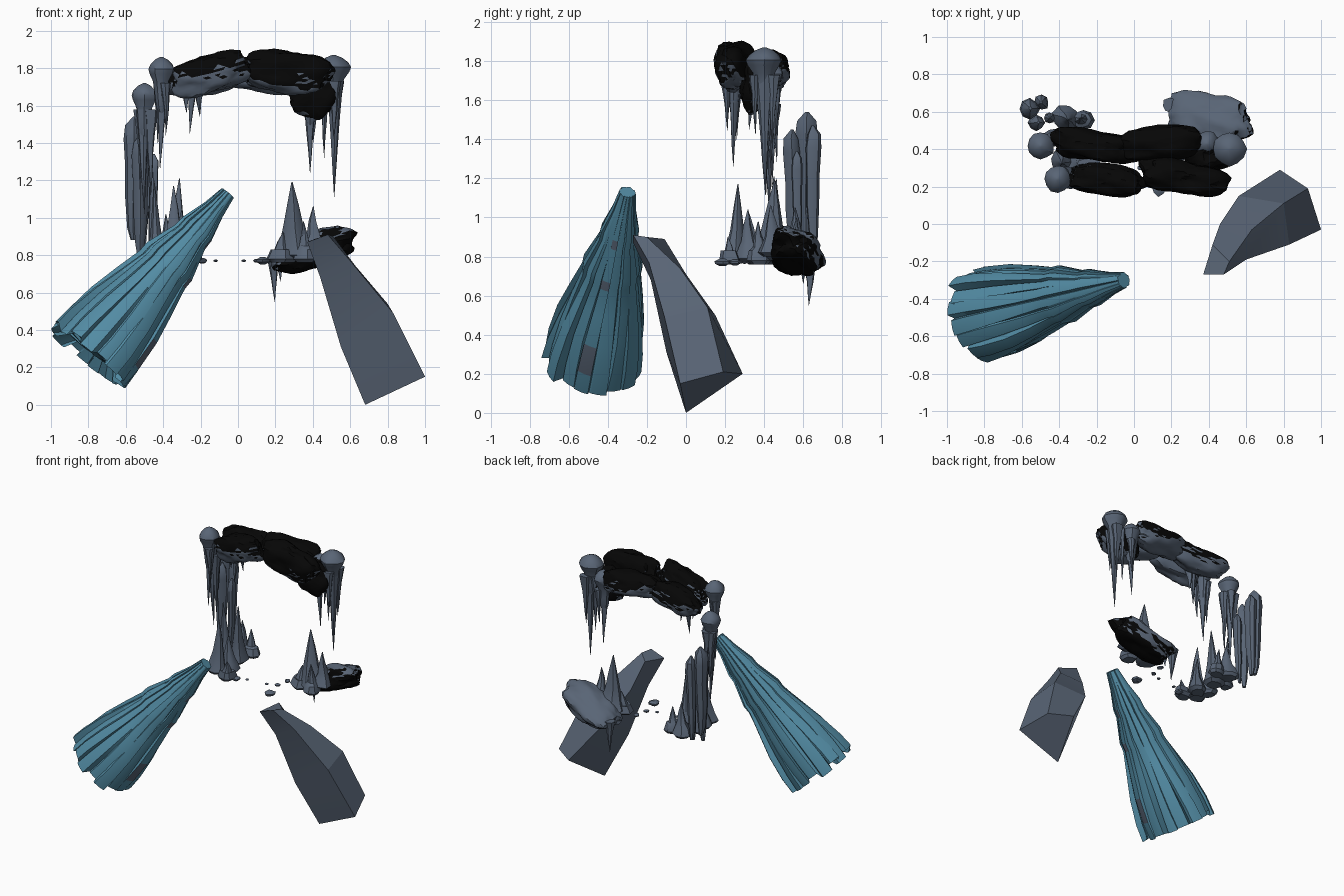
import bpy, bmesh, math, random
from mathutils import Vector, Euler, noise

if "Cube" in bpy.data.objects:
    bpy.data.objects.remove(bpy.data.objects["Cube"])

random.seed(7)


def material(name, rgb):
    m = bpy.data.materials.new(name)
    m.diffuse_color = (*rgb, 1)
    m.use_nodes = True
    m.node_tree.nodes["Principled BSDF"].inputs["Base Color"].default_value = m.diffuse_color
    return m


GREY = material("slate grey", (0.10, 0.13, 0.18))
BLACK = material("black rock", (0.002, 0.002, 0.002))
BLUE = material("ice blue", (0.085, 0.26, 0.37))


def finish(bm, name, mats, angle=30):
    bmesh.ops.recalc_face_normals(bm, faces=bm.faces)
    me = bpy.data.meshes.new(name)
    bm.to_mesh(me)
    bm.free()
    for m in mats:
        me.materials.append(m)
    ob = bpy.data.objects.new(name, me)
    bpy.context.collection.objects.link(ob)
    bpy.ops.object.select_all(action='DESELECT')
    ob.select_set(True)
    bpy.context.view_layer.objects.active = ob
    bpy.ops.object.shade_smooth_by_angle(angle=math.radians(angle))
    return ob


def skin(bm, rings):
    """Bridge equal rings of points and cap both ends; returns rows of faces."""
    vs = [[bm.verts.new(p) for p in r] for r in rings]
    n = len(vs[0])
    rows = [[bm.faces.new((a[i], a[(i + 1) % n], b[(i + 1) % n], b[i])) for i in range(n)]
            for a, b in zip(vs, vs[1:])]
    bm.faces.new(vs[0])
    bm.faces.new(vs[-1])
    return rows


def lathe(bm, x, y, profile, sides=9, jitter=0.12, drift=0.0):
    """Rough vertical stack of rings from (z, radius) pairs."""
    rings = []
    wob = [1 + random.uniform(-jitter, jitter) for _ in range(sides)]
    for z, r in profile:
        x += random.uniform(-drift, drift)
        y += random.uniform(-drift, drift)
        rings.append([Vector((x + r * wob[i] * math.cos(i * math.tau / sides),
                              y + r * wob[i] * math.sin(i * math.tau / sides), z))
                      for i in range(sides)])
    skin(bm, rings)


def spike(bm, x, y, z0, z1, r, drift=0.004):
    """Tapering spike from root z0 to tip z1."""
    shape = [(0, 1), (0.12, 0.82), (0.3, 0.6), (0.5, 0.42), (0.75, 0.22), (1, 0.02)]
    lathe(bm, x, y, [(z0 + (z1 - z0) * t, r * s) for t, s in shape], 8, 0.2, drift)


def boulder(bm, loc, size, rot, seed, toward, limit):
    """Lumpy ellipsoid, black on the side facing 'toward'."""
    part = bmesh.new()
    bmesh.ops.create_icosphere(part, subdivisions=4, radius=1)
    e, toward = Euler([math.radians(a) for a in rot]), Vector(toward).normalized()
    for v in part.verts:
        p = v.co.copy()
        # squarish body with broad lumps
        k = 1 / (sum(abs(c) ** 2.8 for c in p) ** (1 / 2.8))
        k *= 1 + 0.24 * noise.noise(p * 1.4 + Vector((seed * 5.3, 0, 1)))
        k *= 1 - 0.14 * abs(noise.noise(p * 3 + Vector((0, seed * 3.7, 2))))
        q = Vector((p.x * size[0], p.y * size[1], p.z * size[2])) * k
        q.rotate(e)
        v.co = q + Vector(loc)
    part.normal_update()
    for f in part.faces:
        f.material_index = 1 if f.normal.dot(toward) > limit else 0
    tmp = bpy.data.meshes.new("tmp")
    part.to_mesh(tmp)
    part.free()
    bm.from_mesh(tmp)
    bpy.data.meshes.remove(tmp)


# Blue fluted spire lying at an angle
bm = bmesh.new()
tip, base = Vector((-0.055, -0.30, 1.13)), Vector((-0.80, -0.48, 0.26))
d = (base - tip).normalized()
u = d.cross(Vector((0, 0, 1))).normalized()
v = d.cross(u).normalized()
radii = [(0, 0.042), (0.1, 0.062), (0.22, 0.098), (0.27, 0.10), (0.42, 0.15), (0.47, 0.15),
         (0.6, 0.185), (0.75, 0.225), (0.9, 0.25), (1, 0.255)]
ridges, per = 17, 4
n = ridges * per
offs = [random.uniform(-0.09, 0.09) for _ in range(ridges)]
depth = [random.uniform(0.07, 0.2) for _ in range(ridges)]
steps = (1.0, 0.98, 0.95, 0.0)
rings = []
for t, r in radii:
    ring = []
    for i in range(n):
        k, j = divmod(i, per)
        pos = (0, 0.42, 0.84, 0.93)[j]
        a = (k + pos) * math.tau / ridges + offs[k] * (1 + math.sin(7 * t + k)) * 0.6
        s = steps[j] if j < 3 else 1 - depth[k]
        s *= 1 + 0.06 * math.sin(k * 2.4 + t * 4)
        along = t + 0.03 * math.sin(k * 3.1) * (t > 0.9)
        ring.append(tip.lerp(base, along) + (u * math.cos(a) + v * math.sin(a)) * r * s)
    rings.append(ring)
# hollow broken foot
for sink, s in ((0.95, 0.72), (0.97, 0.3)):
    c = tip.lerp(base, sink)
    rings.append([c + (p - tip.lerp(base, 1)) * s for p in rings[len(radii) - 1]])
rows = skin(bm, rings)
bm.normal_update()
side = Vector((1, 0.05, 0)) - d * d.dot(Vector((1, 0.05, 0)))
best = max(range(ridges), key=lambda k: (rings[4][k * per + 1] - tip.lerp(base, 0.42)).dot(side))
for row in (2, 4, 7):                       # bare stone patches
    for j in (0, 1):
        rows[row][best * per + j].material_index = 1
finish(bm, "fluted_spire", [BLUE, GREY], 20)

# Leaning faceted slab
bm = bmesh.new()
skin(bm, [[Vector(p) for p in r] for r in (
    ((0.37, -0.27, 0.87), (0.48, -0.27, 0.91), (0.51, -0.20, 0.90), (0.42, -0.11, 0.89)),
    ((0.44, -0.18, 0.68), (0.60, -0.19, 0.77), (0.63, -0.03, 0.74), (0.46, 0.00, 0.71)),
    ((0.55, -0.10, 0.31), (0.83, -0.11, 0.49), (0.80, 0.11, 0.54), (0.56, 0.15, 0.50)),
    ((0.68, 0.00, 0.00), (1.00, -0.03, 0.15), (0.93, 0.19, 0.21), (0.78, 0.29, 0.20)))])
finish(bm, "leaning_slab", [GREY], 15)

# Overhead rock arch
bm = bmesh.new()
up = (0.15, -0.1, 1)
for loc, size, rot, seed, limit in (
        ((-0.22, 0.42, 1.74), (0.22, 0.085, 0.085), (0, -8, -8), 1, -0.1),
        ((-0.15, 0.24, 1.77), (0.21, 0.085, 0.10), (10, -14, -8), 2, 0.0),
        ((0.15, 0.43, 1.76), (0.24, 0.09, 0.09), (0, 4, 6), 3, -0.1),
        ((0.26, 0.25, 1.78), (0.23, 0.09, 0.115), (0, 4, -10), 4, -0.35),
        ((0.40, 0.36, 1.66), (0.12, 0.08, 0.12), (0, 30, 10), 5, -0.6)):
    boulder(bm, loc, size, rot, seed, up, limit)
finish(bm, "rock_arch", [GREY, BLACK])


# Hanging stalactite clusters with domed heads
def cluster(name, x, y, top, r, spikes):
    bm = bmesh.new()
    prof = [(0, 0.1), (0.015, 0.5), (0.04, 0.85), (0.065, 1), (0.09, 0.9), (0.13, 0.62),
            (0.2, 0.5), (0.27, 0.4), (0.32, 0.1)]
    lathe(bm, x, y, [(top - z, r * s) for z, s in prof], 12, 0.08, 0.002)
    for dx, dy, z, w in spikes:
        spike(bm, x + dx, y + dy, top - 0.14, z, w)
    finish(bm, name, [GREY], 35)


cluster("stalactites_left_front", -0.41, 0.24, 1.86, 0.072,
        [(0, 0, 1.26, 0.04), (-0.02, 0.02, 1.40, 0.03), (0.02, -0.03, 1.44, 0.03)])
cluster("stalactites_left_back", -0.50, 0.42, 1.72, 0.075,
        [(0, 0, 1.02, 0.042), (-0.03, 0.02, 1.15, 0.03), (0.03, -0.02, 1.12, 0.035),
         (0.01, 0.04, 1.28, 0.03)])
cluster("stalactites_right_outer", 0.51, 0.40, 1.87, 0.09,
        [(0, 0, 1.11, 0.05), (-0.04, 0.02, 1.32, 0.03), (0.02, 0.05, 1.36, 0.035),
         (0.01, -0.05, 1.42, 0.035)])
cluster("stalactites_right_inner", 0.39, 0.43, 1.80, 0.07,
        [(-0.01, 0, 1.24, 0.042), (0.02, 0.03, 1.40, 0.03)])
bm = bmesh.new()
for x, y, z in ((-0.24, 0.33, 1.45), (-0.21, 0.35, 1.54), (-0.27, 0.31, 1.56)):
    spike(bm, x, y, 1.72, z, 0.035)
finish(bm, "small_stalactites", [GREY], 35)

# Tall rounded columns
bm = bmesh.new()
for x, y, z0, z1, r in ((-0.56, 0.62, 0.88, 1.54, 0.055), (-0.52, 0.55, 0.80, 1.45, 0.045),
                        (-0.50, 0.65, 0.84, 1.47, 0.04), (-0.46, 0.57, 0.80, 1.34, 0.03)):
    h = z1 - z0
    lathe(bm, x, y, [(z0 + h * t, r * s) for t, s in (
        (0, 0.3), (0.1, 0.55), (0.35, 0.8), (0.6, 0.85), (0.82, 1), (0.93, 0.85), (1, 0.15))],
        8, 0.12, 0.006)
finish(bm, "tall_columns", [GREY], 35)


# Stalagmite groups rising from flared feet
def stalagmites(name, spikes):
    bm = bmesh.new()
    for x, y, z0, z1, r in spikes:
        lathe(bm, x, y, [(z0, r * 0.7), (z0 + 0.02, r), (z0 + 0.07, r * 0.75),
                         (z0 + (z1 - z0) * 0.4, r * 0.5), (z0 + (z1 - z0) * 0.7, r * 0.28),
                         (z1, r * 0.03)], 9, 0.2, 0.006)
    finish(bm, name, [GREY], 35)


stalagmites("stalagmites_left_front", [
    (-0.35, 0.25, 0.78, 1.17, 0.075), (-0.30, 0.32, 0.77, 1.04, 0.07),
    (-0.38, 0.33, 0.78, 1.02, 0.06), (-0.25, 0.22, 0.76, 0.90, 0.06)])
stalagmites("stalagmites_left_back", [
    (-0.33, 0.45, 0.78, 1.21, 0.07), (-0.36, 0.57, 0.80, 1.05, 0.08),
    (-0.28, 0.56, 0.80, 1.00, 0.06), (-0.43, 0.46, 0.80, 1.20, 0.05)])
stalagmites("stalagmites_right", [
    (0.31, 0.45, 0.78, 1.19, 0.10), (0.40, 0.45, 0.80, 1.06, 0.08),
    (0.24, 0.42, 0.76, 0.92, 0.08), (0.36, 0.38, 0.76, 0.98, 0.06)])

# Ledge boulder at right with a drip below
bm = bmesh.new()
boulder(bm, (0.40, 0.56, 0.82), (0.24, 0.13, 0.09), (-15, -20, -8), 6, (0.7, -0.5, -0.45), 0.05)
finish(bm, "ledge_boulder", [GREY, BLACK])
bm = bmesh.new()
spike(bm, 0.19, 0.63, 0.79, 0.55, 0.04)
spike(bm, 0.22, 0.60, 0.79, 0.66, 0.03)
finish(bm, "ledge_drips", [GREY], 35)

# Scattered pebbles
bm = bmesh.new()
for x, y, r in ((0.13, 0.19, 0.038), (0.03, 0.30, 0.014), (0.10, 0.33, 0.02),
                (-0.12, 0.28, 0.013), (-0.19, 0.25, 0.03), (0.12, 0.42, 0.022)):
    lathe(bm, x, y, [(0.77 + r * 0.5 * h, r * s) for h, s in
                     ((-1, 0.4), (-0.4, 0.9), (0.3, 1), (1, 0.4))], 8, 0.2)
finish(bm, "pebbles", [GREY], 35)
